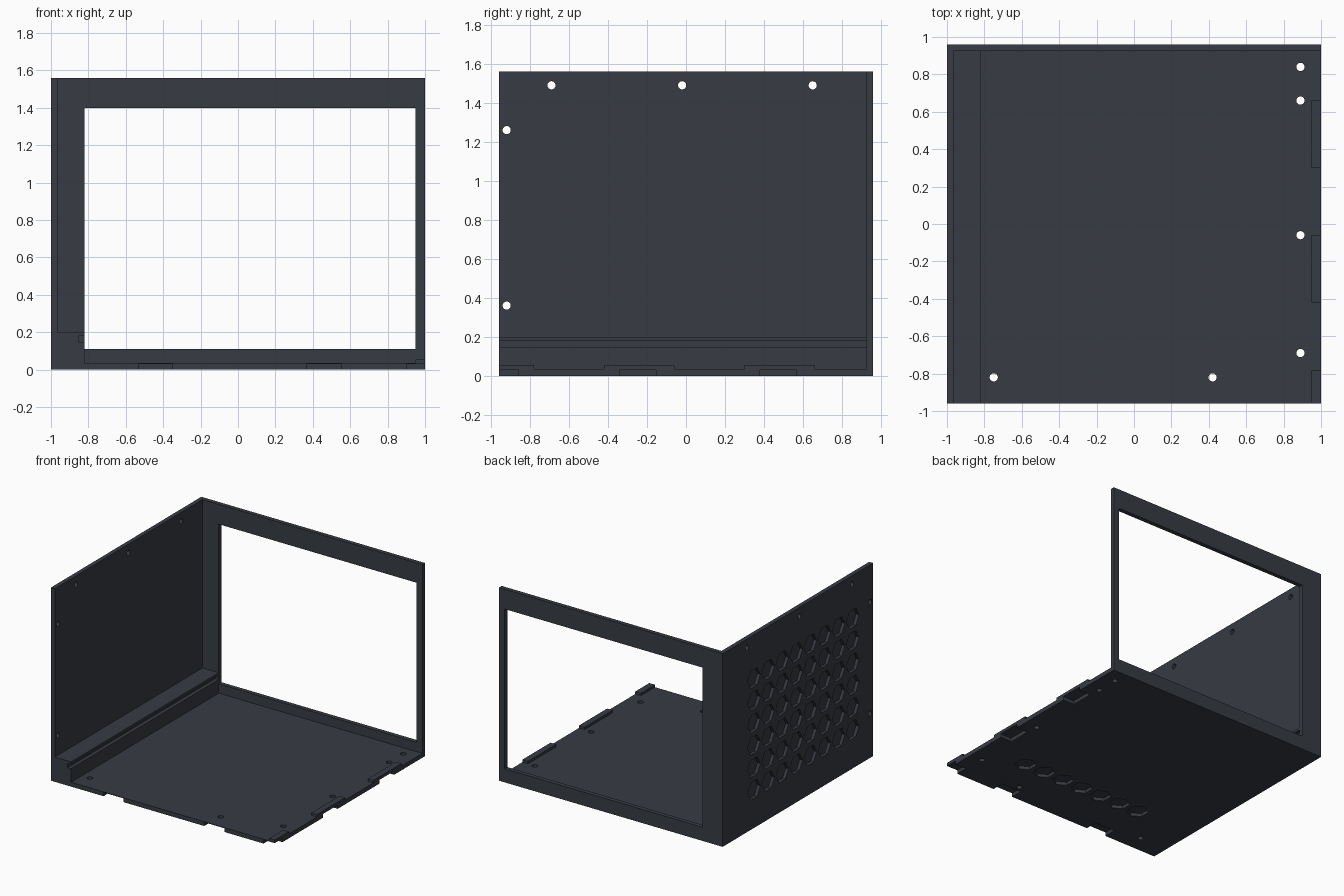
import bpy
import bmesh
from math import pi
from mathutils import Matrix, Vector

cube = bpy.data.objects.get("Cube")
if cube:
    bpy.data.objects.remove(cube)

# Single dark slate finish
slate = bpy.data.materials.new("dark_slate")
slate.use_nodes = True
colour = (0.038, 0.044, 0.055, 1)
slate.diffuse_color = colour
slate.node_tree.nodes["Principled BSDF"].inputs["Base Color"].default_value = colour

W, D, H, T = 1.0, 0.96, 1.56, 0.035   # half width, half depth, height, thickness
INNER = -0.82                         # inner face of the side channel
HEX_R, HEX_STEP, HEX_DEPTH = 0.08, 0.18, 0.025


def add_box(bm, lo, hi):
    lo, hi = Vector(lo), Vector(hi)
    matrix = Matrix.Translation((lo + hi) / 2) @ Matrix.Diagonal((*(hi - lo), 1))
    bmesh.ops.create_cube(bm, size=1, matrix=matrix)


def add_prism(bm, centre, radius, length, sides, axis):
    turn = Matrix.Rotation(pi / 2, 4, 'Y') if axis == 'X' else Matrix.Identity(4)
    bmesh.ops.create_cone(bm, cap_ends=True, segments=sides, radius1=radius,
                          radius2=radius, depth=length,
                          matrix=Matrix.Translation(centre) @ turn)


def finish(bm, name):
    mesh = bpy.data.meshes.new(name)
    bm.to_mesh(mesh)
    bm.free()
    obj = bpy.data.objects.new(name, mesh)
    mesh.materials.append(slate)
    bpy.context.collection.objects.link(obj)
    return obj


def panel(name, lo, hi, cutters=None):
    bm = bmesh.new()
    add_box(bm, lo, hi)
    obj = finish(bm, name)
    if cutters:
        tool = finish(cutters, name + "_cutter")
        tool.hide_render = True
        mod = obj.modifiers.new("cut", 'BOOLEAN')
        mod.operation, mod.solver, mod.object = 'DIFFERENCE', 'EXACT', tool
        bpy.context.view_layer.objects.active = obj
        bpy.ops.object.modifier_apply(modifier=mod.name)
        bpy.data.objects.remove(tool)
    return obj


# Base panel: screw holes, a row of hexagonal pockets and edge notches underneath
cuts = bmesh.new()
for x, y in [(0.89, 0.84), (0.89, 0.66), (0.89, -0.06), (0.89, -0.69),
             (-0.75, -0.82), (0.42, -0.82)]:
    add_prism(cuts, (x, y, 0), 0.022, 0.2, 24, 'Z')
for i in range(7):
    add_prism(cuts, (-0.48 + i * HEX_STEP, -0.53, 0), HEX_R, 2 * HEX_DEPTH, 6, 'Z')
for y in (-0.34, 0.38):
    add_box(cuts, (0.9, y, -0.1), (1.1, y + 0.185, 0.03))
for x in (-0.53, 0.37):
    add_box(cuts, (x, -1.1, -0.1), (x + 0.18, -0.86, 0.03))
add_box(cuts, (0.9, -1.1, -0.1), (1.1, -0.86, 0.03))
panel("base_panel", (-W + T, -D, 0), (W, D - T, T), cuts)

# Raised locating tabs on the open edge
for i, (y0, y1) in enumerate([(-D, -0.78), (-0.42, -0.06), (0.3, 0.66)]):
    panel(f"edge_tab_{i + 1}", (0.95, y0, T), (W, y1, 0.055))

# Side panel: screw holes and a grid of hexagonal pockets on the outer face
cuts = bmesh.new()
for y, z in [(-0.69, 1.49), (-0.02, 1.49), (0.65, 1.49), (-0.92, 1.26), (-0.92, 0.36)]:
    add_prism(cuts, (-W, y, z), 0.021, 0.2, 24, 'X')
for col in range(8):
    for row in range(6):
        centre = (-W, -0.7 + col * HEX_STEP, 0.31 + row * HEX_STEP)
        add_prism(cuts, centre, HEX_R, 2 * HEX_DEPTH, 6, 'X')
panel("side_panel", (-W, -D, 0), (-W + T, D - T, H), cuts)

# Ledge beside the side panel with a long groove in its face
cuts = bmesh.new()
add_box(cuts, (INNER - 0.03, -1.1, 0.145), (INNER + 0.1, D, 0.18))
for x, y in [(-0.75, -0.82)]:
    add_prism(cuts, (x, y, 0.1), 0.022, 0.4, 24, 'Z')
# The hole reaches right through the ledge
panel("side_ledge", (-W + T, -D, T), (INNER, D - T, 0.2), cuts)

# Back frame with its large rectangular opening
cuts = bmesh.new()
add_box(cuts, (INNER, 0.8, 0.11), (0.95, 1.1, 1.4))
panel("back_frame", (-W, D - T, 0), (W, D, H), cuts)
